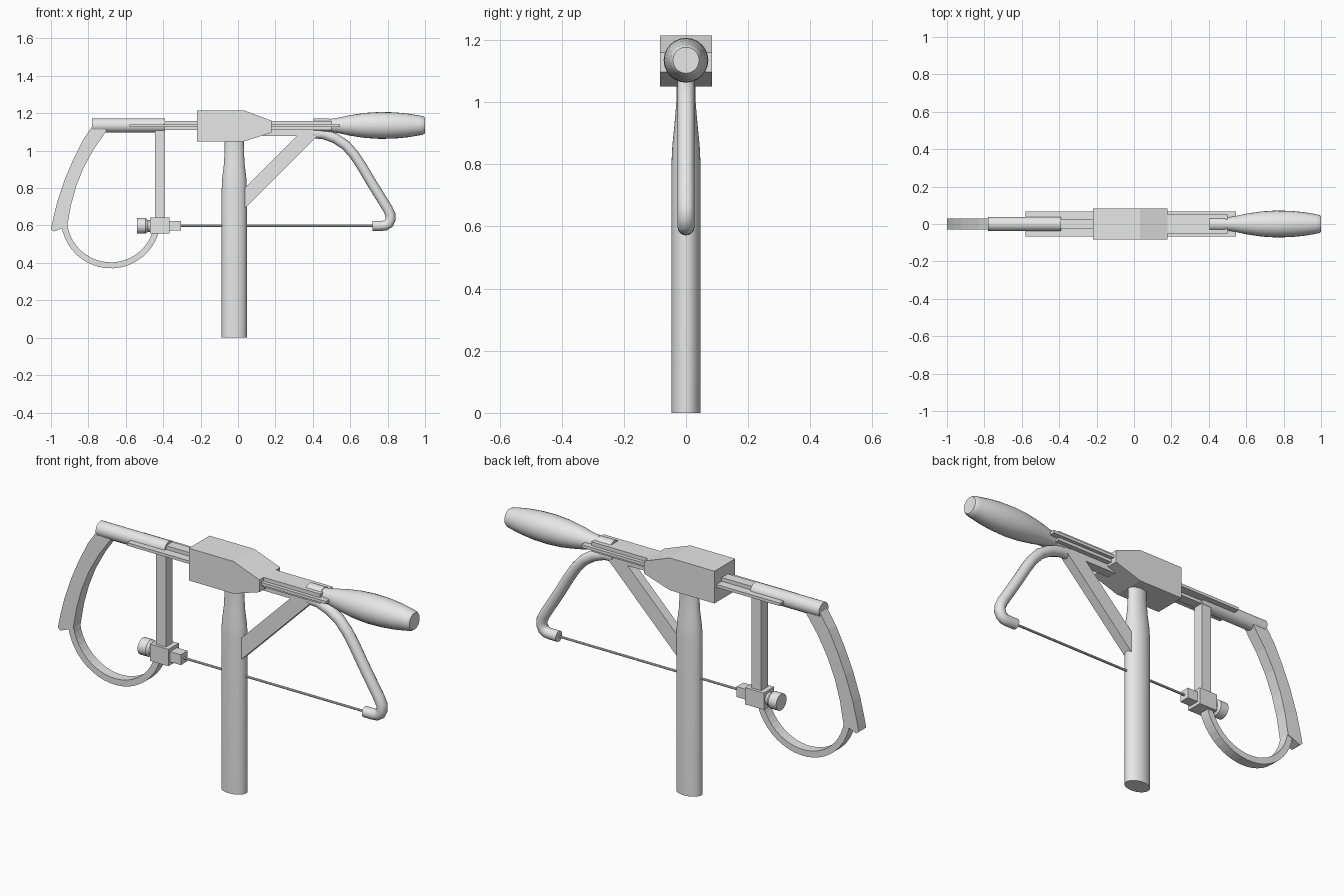
import bpy, bmesh, math
from mathutils import Vector

if "Cube" in bpy.data.objects:
    bpy.data.objects.remove(bpy.data.objects["Cube"])

grey = bpy.data.materials.new("plain_grey")
grey.diffuse_color = (0.8, 0.8, 0.8, 1)
grey.use_nodes = True
grey.node_tree.nodes["Principled BSDF"].inputs["Base Color"].default_value = grey.diffuse_color
AXIS = 1.135  # height of the top bar


def finish(name, bm, smooth=True):
    bmesh.ops.recalc_face_normals(bm, faces=bm.faces)
    me = bpy.data.meshes.new(name)
    bm.to_mesh(me)
    bm.free()
    me.materials.append(grey)
    ob = bpy.data.objects.new(name, me)
    bpy.context.collection.objects.link(ob)
    if smooth:
        bpy.ops.object.select_all(action='DESELECT')
        ob.select_set(True)
        bpy.context.view_layer.objects.active = ob
        bpy.ops.object.shade_smooth_by_angle(angle=math.radians(35))
    return ob


def plate(name, pts, half_y):
    """Side profile in x, z extruded across y."""
    bm = bmesh.new()
    f = bm.faces.new([bm.verts.new((x, -half_y, z)) for x, z in pts])
    r = bmesh.ops.extrude_face_region(bm, geom=[f])
    vs = [g for g in r["geom"] if isinstance(g, bmesh.types.BMVert)]
    bmesh.ops.translate(bm, verts=vs, vec=(0, 2 * half_y, 0))
    return finish(name, bm, False)


def box(name, x0, x1, half_y, z0, z1):
    return plate(name, [(x0, z0), (x1, z0), (x1, z1), (x0, z1)], half_y)


def loft(name, rings):
    """Skin a list of closed rings and cap both ends."""
    bm = bmesh.new()
    rows = [[bm.verts.new(p) for p in ring] for ring in rings]
    n = len(rows[0])
    for a, b in zip(rows, rows[1:]):
        for i in range(n):
            j = (i + 1) % n
            bm.faces.new((a[i], a[j], b[j], b[i]))
    bm.faces.new(rows[0])
    bm.faces.new(rows[-1])
    return finish(name, bm)


def angles(n):
    return [2 * math.pi * i / n for i in range(n)]


def turned(name, profile, z, n=24):
    """Round part along x from (x, radius) pairs."""
    return loft(name, [[(x, r * math.cos(a), z + r * math.sin(a)) for a in angles(n)]
                       for x, r in profile])


def tube(name, path, r, n=16):
    """Round tube following x, z points."""
    pts = [Vector((x, 0, z)) for x, z in path]
    rings = []
    for i, p in enumerate(pts):
        t = (pts[min(i + 1, len(pts) - 1)] - pts[max(i - 1, 0)]).normalized()
        side = Vector((0, 1, 0))
        up = t.cross(side)
        rings.append([p + r * (math.cos(a) * side + math.sin(a) * up) for a in angles(n)])
    return loft(name, rings)


# Oval main post, narrowing under the head
loft("main_post", [[(-0.02 + rx * math.cos(a), ry * math.sin(a), z) for a in angles(32)]
                   for z, rx, ry in [(0, .067, .047), (.8, .067, .047), (.86, .064, .044),
                                     (.93, .055, .037), (1.0, .052, .031), (1.08, .05, .03)]])

# Head block with wedge end
plate("head_block", [(-.22, 1.05), (.033, 1.05), (.18, 1.097), (.18, 1.16),
                     (.033, 1.215), (-.22, 1.215)], .084)

# Top bar, side rails plate and tubes
box("left_bar", -.42, -.2, .025, 1.11, 1.16)
box("right_bar", .16, .5, .05, 1.11, 1.16)
box("rail_plate", -.58, .545, .068, 1.126, 1.141)
box("lower_bar", .13, .44, .025, 1.078, 1.115)
turned("left_tube", [(-.78, .038), (-.39, .038)], AXIS)
turned("right_collar", [(.405, .038), (.49, .038)], AXIS)

# Turned handle
turned("handle", [(.41, .03), (.49, .034), (.54, .042), (.6, .055), (.68, .067), (.76, .072),
                  (.84, .07), (.91, .063), (.97, .053), (.99, .049), (1.0, .042)], AXIS)

# Diagonal brace
plate("diagonal_brace", [(.035, .69), (.44, 1.095), (.33, 1.095), (.035, .8)], .025)

# Bent arm carrying the wire
tube("bent_arm", [(.40, 1.093), (.46, 1.088), (.52, 1.066), (.575, 1.03), (.62, .98),
                  (.66, .92), (.71, .835), (.80, .69), (.815, .658), (.816, .632),
                  (.806, .611), (.788, .6), (.765, .598), (.72, .598)], .027)
tube("wire", [(-.33, .598), (.74, .598)], .006, 8)

# Left upright and wire clamp
box("left_upright", -.445, -.39, .027, .62, 1.12)
box("clamp_block", -.47, -.365, .042, .556, .642)
box("clamp_jaw", -.37, -.305, .027, .572, .625)
turned("clamp_knob", [(-.54, .042), (-.495, .042), (-.482, .032), (-.46, .032)], .598)

# Curved rear grip
plate("rear_grip", [(-.78, 1.13), (-.83, 1.055), (-.88, .955), (-.925, .85), (-.965, .73),
                    (-.985, .65), (-1, .58), (-.985, .568), (-.913, .597), (-.893, .71),
                    (-.865, .81), (-.825, .91), (-.77, 1.01), (-.70, 1.11)], .03)

# Guard loop between grip and clamp
arc = [math.radians(188 + 154 * i / 20) for i in range(21)]
ring = [(-.68 + .267 * math.cos(a), .638 + .267 * math.sin(a)) for a in arc]
ring += [(-.68 + .235 * math.cos(a), .638 + .235 * math.sin(a)) for a in reversed(arc)]
plate("guard_loop", ring, .026)
